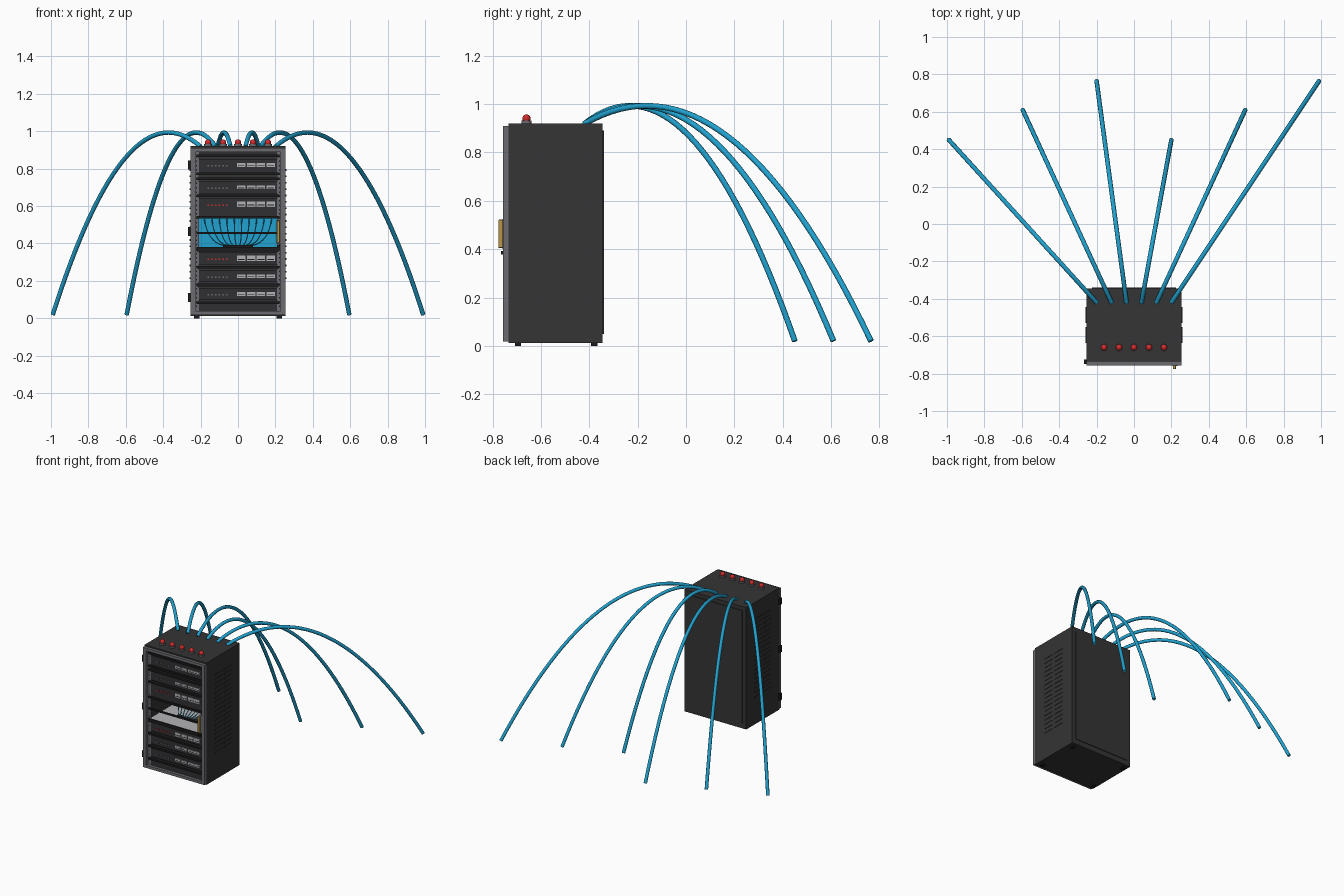
import bpy, bmesh, math
from mathutils import Matrix, Vector

if "Cube" in bpy.data.objects:
    bpy.data.objects.remove(bpy.data.objects["Cube"])


def mat(name, r, g, b):
    m = bpy.data.materials.new(name)
    m.diffuse_color = (r, g, b, 1)
    m.use_nodes = True
    m.node_tree.nodes["Principled BSDF"].inputs["Base Color"].default_value = m.diffuse_color
    return m


BODY = mat("charcoal cabinet", 0.035, 0.035, 0.036)
BLACK = mat("black", 0.012, 0.012, 0.013)
UNIT = mat("dark unit", 0.03, 0.03, 0.033)
FRAME = mat("steel grey", 0.15, 0.15, 0.165)
LIGHT = mat("light grey", 0.45, 0.45, 0.47)
BLUE = mat("cable blue", 0.015, 0.36, 0.62)
RED = mat("signal red", 0.65, 0.025, 0.025)
GOLD = mat("brass", 0.48, 0.30, 0.06)


def boxes(name, material, items, bevel=0):
    """One object from boxes given as (x0, x1, y0, y1, z0, z1)."""
    bm = bmesh.new()
    for x0, x1, y0, y1, z0, z1 in items:
        m = Matrix.Translation(((x0 + x1) / 2, (y0 + y1) / 2, (z0 + z1) / 2)) @ \
            Matrix.Diagonal((x1 - x0, y1 - y0, z1 - z0, 1))
        bmesh.ops.create_cube(bm, size=1, matrix=m)
    me = bpy.data.meshes.new(name)
    bm.to_mesh(me)
    bm.free()
    me.materials.append(material)
    ob = bpy.data.objects.new(name, me)
    bpy.context.collection.objects.link(ob)
    if bevel:
        mod = ob.modifiers.new("bevel", 'BEVEL')
        mod.width = bevel
        mod.segments = 2
    return ob


def tube(name, points, radius, material, sides=2):
    cu = bpy.data.curves.new(name, 'CURVE')
    cu.dimensions = '3D'
    cu.bevel_depth = radius
    cu.bevel_resolution = sides
    cu.use_fill_caps = True
    sp = cu.splines.new('POLY')
    sp.points.add(len(points) - 1)
    for p, co in zip(sp.points, points):
        p.co = (*co, 1)
    sp.use_smooth = True
    cu.materials.append(material)
    ob = bpy.data.objects.new(name, cu)
    bpy.context.collection.objects.link(ob)


# Cabinet shell, open at the front
W, YF, YB, Z0, Z1 = 0.255, -0.735, -0.345, 0.012, 0.92
boxes("cabinet_shell", BODY, [
    (-W, -W + 0.014, YF, YB, Z0, Z1), (W - 0.014, W, YF, YB, Z0, Z1),
    (-W, W, YF, YB, Z1 - 0.016, Z1), (-W, W, YF, YB, Z0, Z0 + 0.016),
    (-W, W, YB - 0.012, YB, Z0, Z1)])
boxes("back_panel", BODY, [(-0.225, 0.225, YB, YB + 0.005, 0.05, 0.89)])
boxes("feet", BLACK, [(x - 0.015, x + 0.015, y - 0.013, y + 0.013, 0, 0.014)
                      for x in (-0.22, 0.22) for y in (-0.695, -0.38)])

# Side louvres, two columns on each side
boxes("side_vents", BODY, [(s * W - 0.003, s * W + 0.003, y, y + 0.085, z, z + 0.009)
                           for s in (-1, 1) for y in (-0.635, -0.53)
                           for z in [0.21 + 0.034 * i for i in range(18)]])

# Door frame, hinges, handle and lock
F0, F1 = -0.757, -0.735
boxes("door_frame", FRAME, [
    (-W, -0.228, F0, F1, 0.018, 0.91), (0.228, W, F0, F1, 0.018, 0.91),
    (-0.228, 0.228, F0, F1, 0.89, 0.91), (-0.228, 0.228, F0, F1, 0.018, 0.038)])
boxes("hinges", BLACK, [(-0.267, -0.25, -0.748, -0.725, z - 0.024, z + 0.024)
                        for z in (0.11, 0.465, 0.82)])
boxes("door_handle", GOLD, [(0.208, 0.224, -0.776, -0.757, 0.405, 0.522)], 0.003)
boxes("handle_mount", FRAME, [(0.206, 0.232, -0.758, -0.74, 0.40, 0.525)])
boxes("door_lock", BLACK, [(0.21, 0.224, -0.765, -0.745, 0.378, 0.392)])

# Mounting rails with square holes
boxes("rails", FRAME, [(s * 0.2195 - 0.0105, s * 0.2195 + 0.0105, -0.728, -0.722, 0.03, 0.9)
                       for s in (-1, 1)])
boxes("rail_holes", BLACK, [(s * 0.221 - 0.003, s * 0.221 + 0.003, -0.7295, -0.727, z, z + 0.008)
                            for s in (-1, 1) for z in [0.06 + 0.0235 * i for i in range(35)]])

# Rack units between shelves
units = [(0.82, False), (0.70, False), (0.61, True), (0.32, True), (0.225, False), (0.13, False)]
boxes("rack_units", UNIT, [(-0.21, 0.21, -0.728, -0.40, z - 0.032, z + 0.032) for z, _ in units])
boxes("shelves", BLACK, [(-0.222, 0.222, -0.74, -0.36, z - 0.007, z + 0.007) for z in
                         (0.868, 0.773, 0.745, 0.655, 0.54, 0.365, 0.272, 0.178, 0.083)])
boxes("blank_panels", UNIT, [(-0.21, 0.21, -0.728, -0.42, a, b)
                             for a, b in ((0.876, 0.9), (0.78, 0.79), (0.545, 0.58), (0.03, 0.075))])
ports, slots, reds, dims = [], [], [], []
for z, lit in units:
    h = 0.015 if lit else 0.010
    for i in range(4):
        x = -0.005 + 0.0525 * i
        ports.append((x, x + 0.045, -0.733, -0.727, z - h, z + h))
        slots.append((x + 0.004, x + 0.041, -0.734, -0.732, z - h * 0.5, z - h * 0.2))
    for i in range(6):
        x = -0.16 + 0.02 * i
        (reds if lit else dims).append((x - 0.004, x + 0.004, -0.733, -0.727, z - 0.009, z - 0.001))
boxes("port_blocks", LIGHT, ports)
boxes("port_slots", BLACK, slots)
boxes("red_leds", RED, reds)
boxes("dim_leds", FRAME, dims)

# Open bay: tray, blue rear board, cross bar and fan of thin cables
boxes("bay_tray", LIGHT, [(-0.215, 0.215, -0.73, -0.37, 0.374, 0.382)])
boxes("tray_lip", BLACK, [(-0.222, 0.222, -0.742, -0.728, 0.366, 0.382)])
boxes("bay_back_board", BLUE, [(-0.241, 0.241, -0.372, -0.358, 0.375, 0.535)])
boxes("bay_cross_bar", BLACK, [(-0.222, 0.222, -0.74, -0.728, 0.450, 0.461)])
boxes("bay_connector", BLACK, [(-0.08, 0.08, -0.615, -0.585, 0.382, 0.392)])
for i in range(10):
    k = (i - 4.5) / 4.5
    a, m, b = Vector((k * 0.07, -0.6, 0.389)), Vector((k * 0.16, -0.49, 0.40)), Vector((k * 0.18, -0.376, 0.53))
    pts = [a * (1 - t) ** 2 + m * 2 * t * (1 - t) + b * t * t for t in [j / 10 for j in range(11)]]
    tube("bay_cable", pts, 0.003, BLUE, 1)

# Warning lamps on the roof
for i in range(5):
    x = -0.16 + 0.08 * i
    bpy.ops.mesh.primitive_cylinder_add(vertices=24, radius=0.021, depth=0.012, location=(x, -0.66, 0.925))
    ob = bpy.context.object
    ob.name = "lamp_base"
    ob.data.materials.append(FRAME)
    bpy.ops.object.shade_smooth_by_angle()
    bpy.ops.mesh.primitive_uv_sphere_add(segments=20, ring_count=12, radius=0.017, location=(x, -0.66, 0.94))
    ob = bpy.context.object
    ob.name = "lamp_dome"
    ob.data.materials.append(RED)
    bpy.ops.object.shade_smooth()

# Six large cables arching from the roof to the floor
ends = [(-0.99, 0.45), (-0.595, 0.61), (-0.2, 0.765), (0.2, 0.45), (0.595, 0.61), (0.99, 0.765)]
for i, (ex, ey) in enumerate(ends):
    sx, sy = -0.2 + 0.08 * i, -0.42
    pts = []
    for j in range(33):
        t = j / 32
        pts.append((sx + (ex - sx) * t, sy + (ey - sy) * t, 0.918 + 0.69 * t - 1.588 * t * t))
    tube("arching_cable", pts, 0.012, BLUE, 3)
